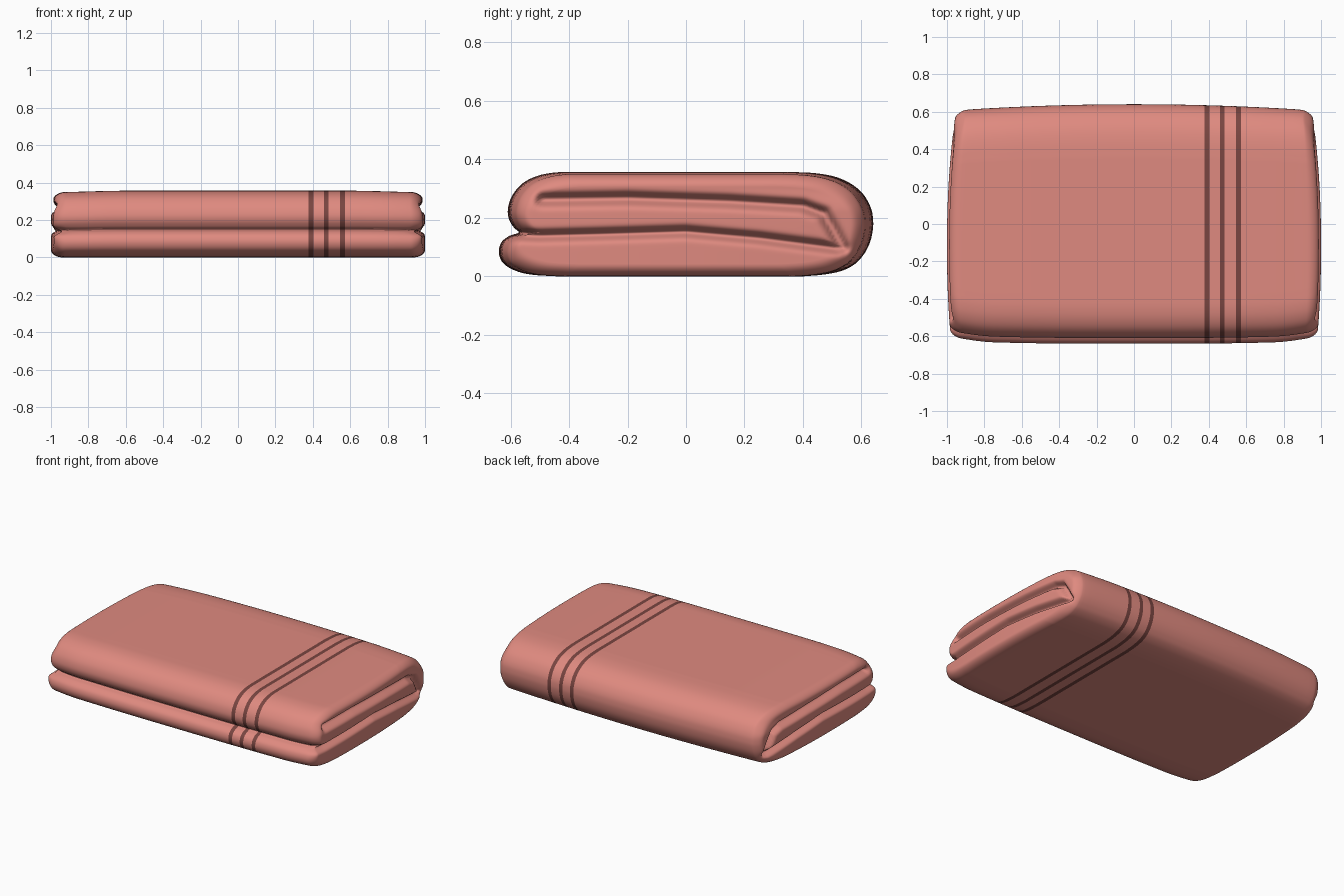
import bpy, bmesh, math
from mathutils import Vector

if "Cube" in bpy.data.objects:
    bpy.data.objects.remove(bpy.data.objects["Cube"])

H = 0.357                      # towel height
NS, SUB = 84, 5                # grid steps across the stack, steps per profile point

# side profile (y, z), bottom to top: front edge with the fold gap, and rounded back fold
FRONT = [(-.44, 0), (-.53, .006), (-.585, .02), (-.625, .045), (-.64, .08), (-.632, .115),
         (-.605, .138), (-.572, .15), (-.588, .166), (-.605, .195), (-.609, .23),
         (-.595, .275), (-.56, .317), (-.51, .343), (-.45, .355), (-.38, H)]
BACK = [(.40, 0), (.47, .006), (.53, .018), (.575, .04), (.602, .067), (.62, .095),
        (.632, .125), (.639, .16), (.64, .19), (.635, .225), (.62, .26),
        (.595, .293), (.555, .322), (.505, .342), (.44, .353), (.36, H)]

# seams between the cloth layers, seen on the two ends
SEAMS = [([(-.49, .262), (-.2, .266), (.15, .255), (.40, .24), (.47, .215), (.50, .165), (.535, .10)], .046, .019),
         ([(-.66, .145), (-.50, .138), (-.3, .143), (0, .152), (.25, .13), (.52, .095)], .042, .017)]

# stripes running around the towel: x range of each
STRIPES = [(.377, .403), (.459, .484), (.546, .571)]


def material(name, rgb):
    m = bpy.data.materials.new(name)
    m.diffuse_color = (*rgb, 1)
    m.use_nodes = True
    m.node_tree.nodes["Principled BSDF"].inputs["Base Color"].default_value = m.diffuse_color
    return m


def smoothstep(a, b, x):
    t = min(1, max(0, (x - a) / (b - a)))
    return t * t * (3 - 2 * t)


def spline(pts):
    """Catmull-Rom curve through the profile points."""
    p = [Vector(q) for q in pts]
    p = [2 * p[0] - p[1]] + p + [2 * p[-1] - p[-2]]
    out = []
    for i in range(1, len(p) - 2):
        a, b, c, d = p[i - 1:i + 3]
        for k in range(SUB):
            t = k / SUB
            out.append(.5 * (2 * b + (c - a) * t + (2 * a - 5 * b + 4 * c - d) * t * t
                             + (3 * b - a - 3 * c + d) * t ** 3))
    return out + [p[-2]]


def seg_dist(y, z, a, b):
    dy, dz = b[0] - a[0], b[1] - a[1]
    t = max(0, min(1, ((y - a[0]) * dy + (z - a[1]) * dz) / (dy * dy + dz * dz)))
    return math.hypot(y - a[0] - t * dy, z - a[1] - t * dz)


def end_drop(y, z):
    """How far the end face sits back from x = 1."""
    drop = .045 * (abs(y + .12) / .7) ** 2.2 + .012 * smoothstep(.22, .30, z)
    groove = 0
    for path, depth, width in SEAMS:
        d = min(seg_dist(y, z, a, b) for a, b in zip(path, path[1:]))
        groove = max(groove, depth * math.exp(-(d / width) ** 2))
    return drop + groove


front, back = spline(FRONT), spline(BACK)
NV = len(front) - 1

# columns along x: (x, inset), with rounded ends and exact cuts at the stripes
xs = [i * .05 for i in range(-18, 19)]
edges = [e for s in STRIPES for e in s]
xs = sorted([x for x in xs if all(abs(x - e) > .012 for e in edges)] + edges)
RX, RI = .065, .042
rim = [(1 - RX + RX * math.sin(t), RI * (1 - math.cos(t)))
       for t in (math.pi / 2 * k / 10 for k in range(11))]
cols = [(-x, i) for x, i in reversed(rim)] + [(x, 0) for x in xs] + rim
NX = len(cols) - 1


def position(c, s, v):
    x, inset = cols[c]
    f, b = front[v], back[v]
    t = s / NS
    bow_f = .018 * abs(x) ** 3 + .016 * smoothstep(.75, 1, abs(x))
    bow_b = .036 * x * x
    y = (f.x + bow_f + inset) * (1 - t) + (b.x - bow_b - inset) * t
    z = f.y * (1 - t) + b.y * t
    z = inset + z * (H - 2 * inset) / H
    z -= .008 * smoothstep(.6, 1, abs(x)) * z / H
    if abs(x) > .8:
        sgn = 1 if x > 0 else -1
        x -= sgn * end_drop(y, z) * smoothstep(.86, .99, abs(x))
    return x, y, z


bm = bmesh.new()
verts = {}


def vert(key):
    if key not in verts:
        verts[key] = bm.verts.new(position(*key))
    return verts[key]


# wrap: the outline ring carried along x
ring = ([(0, v) for v in range(NV)] + [(s, NV) for s in range(NS)]
        + [(NS, v) for v in range(NV, 0, -1)] + [(s, 0) for s in range(NS, 0, -1)])
for c in range(NX):
    mid = (cols[c][0] + cols[c + 1][0]) / 2
    striped = any(a < mid < b for a, b in STRIPES)
    for p, q in zip(ring, ring[1:] + ring[:1]):
        face = bm.faces.new([vert((c, *p)), vert((c + 1, *p)), vert((c + 1, *q)), vert((c, *q))])
        face.material_index = int(striped)

# ends: grids pressed in along the layer seams
for c in (0, NX):
    for s in range(NS):
        for v in range(NV):
            bm.faces.new([vert((c, s, v)), vert((c, s + 1, v)),
                          vert((c, s + 1, v + 1)), vert((c, s, v + 1))])

bmesh.ops.recalc_face_normals(bm, faces=bm.faces[:])
for face in bm.faces:
    face.smooth = True
mesh = bpy.data.meshes.new("folded_towel")
bm.to_mesh(mesh)
bm.free()
mesh.materials.append(material("salmon cloth", (.74, .255, .215)))
mesh.materials.append(material("dark brown stripe", (.19, .06, .052)))
towel = bpy.data.objects.new("folded_towel", mesh)
bpy.context.collection.objects.link(towel)
